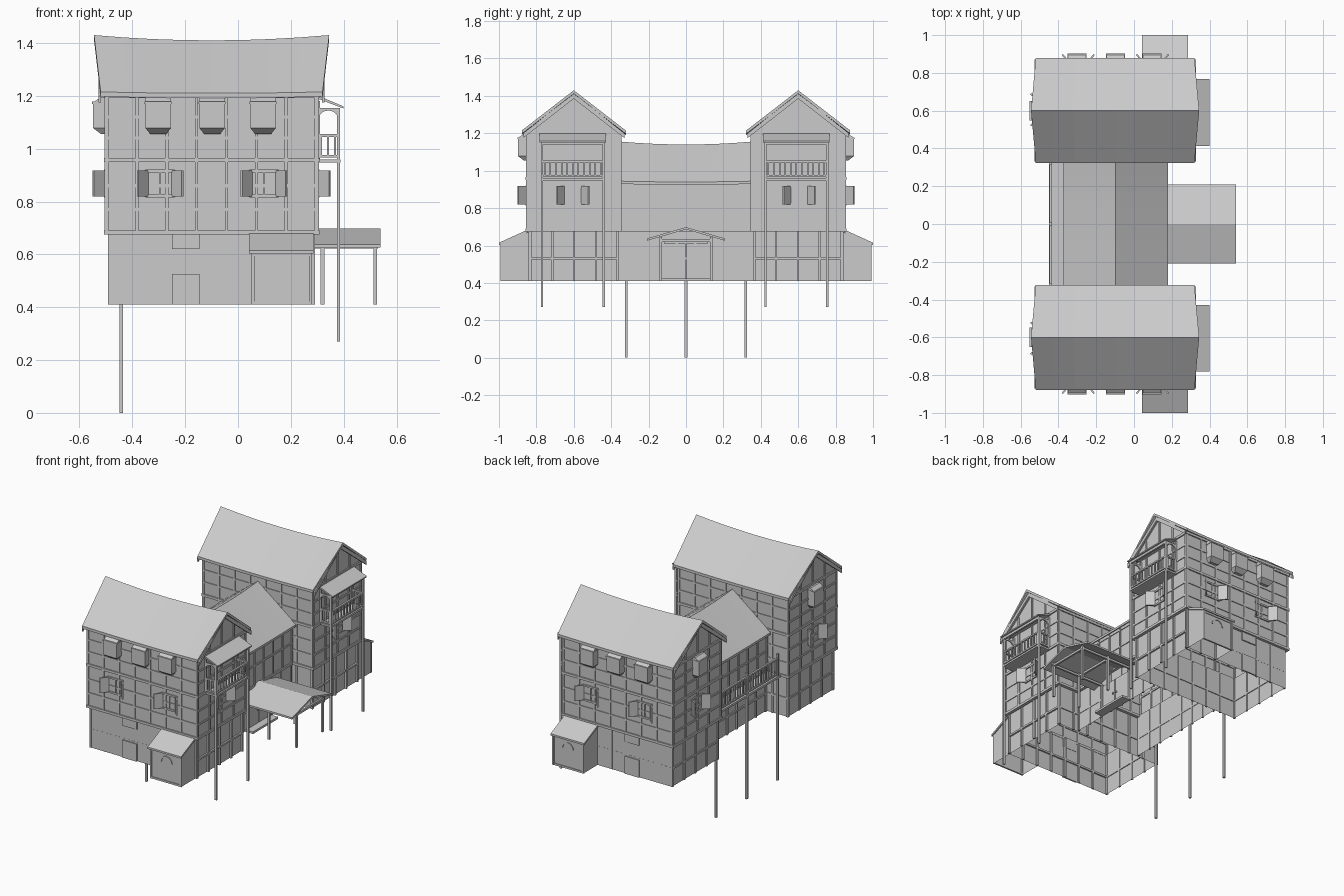
import bpy, bmesh, math

if "Cube" in bpy.data.objects:
    bpy.data.objects.remove(bpy.data.objects["Cube"])

parts = {}


def bm_of(name):
    return parts.setdefault(name, bmesh.new())


def skin(name, rings, caps=True, closed=True):
    """Join equal-length point rings into a surface."""
    bm = bm_of(name)
    vs = [[bm.verts.new(p) for p in r] for r in rings]
    n = len(rings[0])
    for a, b in zip(vs, vs[1:]):
        for i in range(n if closed else n - 1):
            j = (i + 1) % n
            bm.faces.new((a[i], a[j], b[j], b[i]))
    if caps:
        bm.faces.new(vs[0])
        bm.faces.new(vs[-1])


def rect(x0, x1, y0, y1, z):
    return [(x0, y0, z), (x1, y0, z), (x1, y1, z), (x0, y1, z)]


def box(name, x0, x1, y0, y1, z0, z1, caps=True):
    skin(name, [rect(x0, x1, y0, y1, z0), rect(x0, x1, y0, y1, z1)], caps)


def mapped(name, at, u0, u1, d0, d1, z0, z1):
    """Box in wall coordinates: u along the wall, d outward, z up."""
    skin(name, [[at(*p) for p in rect(u0, u1, d0, d1, z)] for z in (z0, z1)])


def frame(name, at, u0, u1, z0, z1, posts, rails, t=0.006, w=0.012):
    """Timber framing laid over one wall."""
    for i in range(posts):
        u = u0 + (u1 - u0) * i / (posts - 1)
        mapped(name, at, u - w / 2, u + w / 2, -t, t, z0, z1)
    for z in rails:
        mapped(name, at, u0, u1, -t, t * 0.8, z - w / 2, z + w / 2)


def railing(name, at, u0, u1, d, z0, z1, n):
    for z in (z0, z1):
        mapped(name, at, u0, u1, d - 0.006, d + 0.006, z - 0.005, z + 0.005)
    for i in range(n):
        u = u0 + (u1 - u0) * (i + 0.5) / n
        mapped(name, at, u - 0.004, u + 0.004, d - 0.004, d + 0.004, z0, z1)


def roof(name, at, length, flare, half, z_eave, z_ridge, sag, th):
    """Gable roof with a sagging ridge; at(along, across, z)."""
    rings = []
    for i in range(9):
        t = -1 + i / 4
        e, r = length * t, (length + flare) * t
        ze, zr = z_eave + 0.25 * sag * t * t, z_ridge + sag * t * t
        rings.append([at(e, -half, ze), at(r, 0, zr), at(e, half, ze),
                      at(e, half, ze - th), at(r, 0, zr - th), at(e, -half, ze - th)])
    skin(name, rings)


def oriel(name, at, u):
    """Small box window tapering at top and bottom."""
    prof = [(1.055, 0.03, 0.018), (1.078, 0.048, 0.048), (1.175, 0.048, 0.048), (1.195, 0.048, 0.02)]
    skin(name, [[at(*p) for p in rect(u - w, u + w, -0.005, d, z)] for z, w, d in prof])
    mapped(name, at, u - 0.051, u + 0.051, 0, 0.052, 1.17, 1.178)


def shutters(name, at, u):
    """Framed window with two open shutters."""
    mapped(name, at, u - 0.055, u + 0.055, -0.004, 0.008, 0.815, 0.826)
    mapped(name, at, u - 0.055, u + 0.055, -0.004, 0.008, 0.91, 0.921)
    mapped(name, at, u - 0.004, u + 0.004, -0.004, 0.006, 0.82, 0.92)
    for k in (-1, 1):
        a, b = u + k * 0.052, u + k * 0.088
        base = [(a, 0.002), (b, 0.045), (b - k * 0.007, 0.05), (a - k * 0.008, 0.006)]
        skin(name, [[at(p, q, z) for p, q in base] for z in (0.82, 0.918)])


for s, side in ((-1, "front"), (1, "rear")):
    out = lambda u, d, z, s=s: (u, s * (0.85 + d), z)
    inn = lambda u, d, z, s=s: (u, s * (0.35 - d), z)
    east = lambda u, d, z, s=s: (0.3 + d, s * u, z)
    west = lambda u, d, z, s=s: (-0.5 - d, s * u, z)
    # wing walls, hollow and open underneath
    box(f"{side}_wing_ground_walls", -0.485, 0.28, s * 0.365, s * 0.84, 0.41, 0.685, False)
    pent = [(0.35, 0.68), (0.35, 1.213), (0.6, 1.41), (0.85, 1.213), (0.85, 0.68)]
    bm = f"{side}_wing_upper_walls"
    skin(bm, [[(x, s * y, z) for y, z in pent] for x in (-0.5, 0.3)], True, False)
    # wing roof
    roof(f"{side}_wing_roof", lambda a, c, z, s=s: (-0.1 + a, s * 0.6 + c, z),
         0.42, 0.025, 0.278, 1.21, 1.41, 0.02, 0.018)
    # timber framing
    tf = f"{side}_wing_timbers"
    for at, u0, u1, n in ((out, -0.5, 0.3, 8), (inn, -0.5, 0.3, 8),
                          (east, 0.35, 0.85, 5), (west, 0.35, 0.85, 5)):
        frame(tf, at, u0 + 0.004, u1 - 0.004, 0.685, 1.205, n, (0.77, 0.86, 1.04, 1.12))
        low = lambda u, d, z, at=at: at(u, d - 0.014, z)
        frame(tf, low, u0 + 0.015, u1 - 0.018, 0.41, 0.68, n, (0.53,))
        for z, h in ((0.683, 0.008), (0.957, 0.008), (1.2, 0.008)):
            mapped(tf, at, u0 - 0.006, u1 + 0.006, -0.012, 0.008, z - h, z + h)
    for at in (east, west):
        for y in (0.475, 0.6, 0.725):
            mapped(tf, at, y - 0.006, y + 0.006, -0.006, 0.006, 1.2, 1.4 - abs(y - 0.6) * 0.8)
        # barge boards
        for y0 in (0.33, 0.87):
            ring = lambda d: [at(y0, d, 1.2), at(0.6, d, 1.415), at(0.6, d, 1.385), at(y0, d, 1.175)]
            skin(tf, [ring(0.018), ring(0.028)])
    # upper box windows and shuttered windows
    for u in (-0.302, -0.098, 0.095):
        oriel(f"{side}_wing_box_windows", out, u)
    oriel(f"{side}_wing_box_windows", west, 0.6)
    for u in (-0.295, 0.098):
        shutters(f"{side}_wing_shutters", out, u)
    shutters(f"{side}_wing_shutters", east, 0.605)
    shutters(f"{side}_wing_shutters", west, 0.605)
    # ground floor door and hatch
    dr = f"{side}_wing_door"
    mapped(dr, out, -0.25, -0.145, -0.012, -0.002, 0.41, 0.525)
    mapped(dr, out, -0.25, -0.145, -0.012, -0.002, 0.62, 0.675)
    # lean-to annex
    prof = [(0.835, 0.41), (0.985, 0.41), (0.985, 0.612), (0.835, 0.675)]
    ax = f"{side}_annex_walls"
    for x in (0.055, 0.278):
        skin(ax, [[(x, s * y, z) for y, z in prof[:2]], [(x, s * y, z) for y, z in prof[:1:-1]]], False, False)
    skin(ax, [[(x, s * 0.985, z) for x in (0.055, 0.278)] for z in (0.41, 0.612)], False, False)
    prof = [(0.835, 0.69), (1.0, 0.615), (1.0, 0.603), (0.835, 0.676)]
    skin(f"{side}_annex_roof", [[(x, s * y, z) for y, z in prof] for x in (0.042, 0.286)])
    ann = lambda u, d, z, s=s: (u, s * (0.985 + d), z)
    frame(f"{side}_annex_timbers", ann, 0.058, 0.275, 0.41, 0.61, 2, (0.416, 0.6))
    # annex fanlight
    for i in range(6):
        a0, a1 = math.pi * i / 6, math.pi * (i + 1) / 6
        arc = [(r * math.cos(a), r * math.sin(a)) for r, a in ((0.036, a0), (0.043, a0), (0.043, a1), (0.036, a1))]
        skin(f"{side}_annex_fanlight", [[ann(0.17 + p, d, 0.54 + q) for p, q in arc] for d in (0, 0.005)])
    # gable balcony with posts, rails and lean-to roof
    c = 0.605 if s < 0 else 0.59
    bal = f"{side}_wing_balcony"
    mapped(bal, east, c - 0.17, c + 0.17, 0, 0.088, 0.948, 0.96)
    railing(bal, east, c - 0.165, c + 0.165, 0.08, 0.972, 1.05, 11)
    for k in (-1, 1):
        y = c + k * 0.165
        mapped(bal, east, y - 0.006, y + 0.006, 0.074, 0.087, 0.27, 1.155)
        mapped(bal, east, y - 0.006, y + 0.006, 0, 0.01, 0.96, 1.18)
        cross = lambda u, d, z, y=y, s=s: (0.3 + u, s * (y + d), z)
        railing(bal, cross, 0.0, 0.08, 0, 0.972, 1.05, 3)
        # arched brace
        for i in range(6):
            a0, a1 = math.pi * i / 6, math.pi * (i + 1) / 6
            q = [(0.042 + 0.036 * math.cos(a), 1.115 + 0.03 * math.sin(a)) for a in (a0, a1)]
            arc = [(q[0][0], q[0][1]), (q[1][0], q[1][1]), (q[1][0], 1.155), (q[0][0], 1.155)]
            skin(bal, [[cross(u, d, z) for u, z in arc] for d in (-0.004, 0.004)])
    mapped(bal, east, c - 0.165, c + 0.165, 0.074, 0.087, 1.14, 1.155)
    prof = [(0.0, 1.202), (0.1, 1.16), (0.1, 1.152), (0.0, 1.19)]
    skin(f"{side}_balcony_roof", [[east(u, d, z) for d, z in prof] for u in (c - 0.177, c + 0.177)])

# central hall between the wings
for x0, x1, z0, z1, nm in ((-0.33, 0.14, 0.41, 0.685, "hall_ground_walls"), (-0.345, 0.15, 0.68, 0.95, "hall_upper_walls")):
    for x in (x0, x1):
        skin(nm, [[(x, -0.36, z), (x, 0.36, z)] for z in (z0, z1)], False, False)
roof("hall_roof", lambda a, c, z: (-0.097 + c, a, z), 0.345, 0.0, 0.277, 0.94, 1.14, 0.015, 0.015)
for at in (lambda u, d, z: (0.15 + d, u, z), lambda u, d, z: (-0.345 - d, u, z)):
    low = lambda u, d, z, at=at: at(u, d - 0.012, z)
    frame("hall_timbers", at, -0.345, 0.345, 0.69, 0.94, 8, (0.815, 0.93))
    frame("hall_timbers", low, -0.35, 0.35, 0.41, 0.68, 8, (0.53,))
    mapped("hall_timbers", at, -0.35, 0.35, -0.012, 0.008, 0.675, 0.69)

# back gallery on tall stilts
back = lambda u, d, z: (-0.345 - d, u, z)
mapped("gallery", back, -0.35, 0.35, 0, 0.105, 0.672, 0.686)
railing("gallery", back, -0.32, 0.32, 0.097, 0.7, 0.8, 24)
for y in (-0.32, 0, 0.32):
    mapped("gallery_posts", back, y - 0.007, y + 0.007, 0.09, 0.104, 0, 0.83)

# entrance porch
roof("porch_roof", lambda a, c, z: (0.335 + a, c, z), 0.205, 0.0, 0.208, 0.638, 0.698, 0.0, 0.012)
for y in (-0.135, 0.135):
    for x in (0.32, 0.52):
        box("porch_posts", x - 0.007, x + 0.007, y - 0.007, y + 0.007, 0.41, 0.645)
    box("porch_posts", 0.14, 0.53, y - 0.006, y + 0.006, 0.622, 0.636)
for x in (0.32, 0.52):
    box("porch_posts", x - 0.006, x + 0.006, -0.135, 0.135, 0.62, 0.634)
box("entrance_step", 0.14, 0.2, -0.13, 0.13, 0.41, 0.424)
for k in (-1, 1):
    box("entrance_doors", 0.14, 0.15, *sorted((k * 0.003, k * 0.115)), 0.424, 0.61)
    box("entrance_doors", 0.15, 0.158, k * 0.012 - 0.005, k * 0.012 + 0.005, 0.51, 0.52)
    box("entrance_doors", 0.14, 0.153, k * 0.122 - 0.006, k * 0.122 + 0.006, 0.41, 0.62)

for name, bm in parts.items():
    bmesh.ops.recalc_face_normals(bm, faces=bm.faces)
    me = bpy.data.meshes.new(name)
    bm.to_mesh(me)
    bm.free()
    bpy.context.collection.objects.link(bpy.data.objects.new(name, me))
